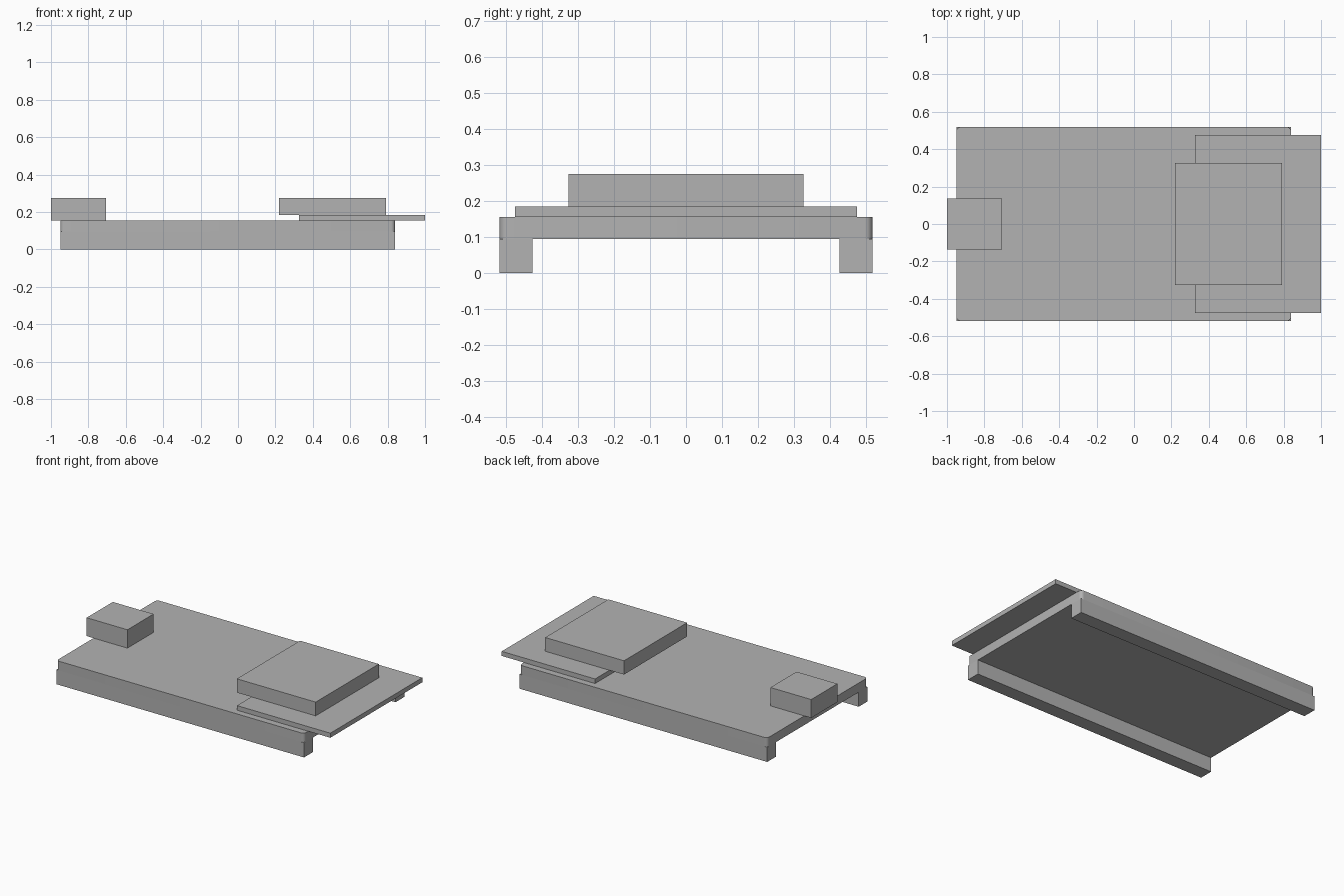
import bpy
import bmesh

cube = bpy.data.objects.get("Cube")
if cube:
    bpy.data.objects.remove(cube, do_unlink=True)

# Single plain grey
grey = bpy.data.materials.new("plain_grey")
grey.use_nodes = True
colour = (0.45, 0.45, 0.45, 1)
grey.diffuse_color = colour
grey.node_tree.nodes["Principled BSDF"].inputs["Base Color"].default_value = colour


def box(name, x, y, z, corner_radius=0):
    """Box from axis ranges, with optional rounded vertical edges."""
    bm = bmesh.new()
    bmesh.ops.create_cube(bm, size=1)
    for v in bm.verts:
        v.co = [r[1] if c > 0 else r[0] for c, r in zip(v.co, (x, y, z))]
    if corner_radius:
        upright = [e for e in bm.edges
                   if abs(e.verts[0].co.z - e.verts[1].co.z) > 0.001]
        bmesh.ops.bevel(bm, geom=upright, offset=corner_radius,
                        segments=6, profile=0.5, affect='EDGES')
    mesh = bpy.data.meshes.new(name)
    bm.to_mesh(mesh)
    bm.free()
    mesh.materials.append(grey)
    obj = bpy.data.objects.new(name, mesh)
    bpy.context.collection.objects.link(obj)
    return obj


# Circuit board with rounded corners
board = box("board", (-0.95, 0.84), (-0.518, 0.518), (0.095, 0.155), 0.022)
bpy.context.view_layer.objects.active = board
board.select_set(True)
bpy.ops.object.shade_smooth_by_angle()

# Header rails along both long edges
for side, y in (("right", (-0.518, -0.427)), ("left", (0.427, 0.518))):
    box(side + "_rail", (-0.95, 0.84), y, (0, 0.095))

# Parts on top of the board
box("connector", (-1, -0.705), (-0.135, 0.135), (0.155, 0.275))
box("module_plate", (0.325, 1), (-0.475, 0.475), (0.155, 0.185))
box("module_cover", (0.22, 0.79), (-0.326, 0.326), (0.185, 0.275))
